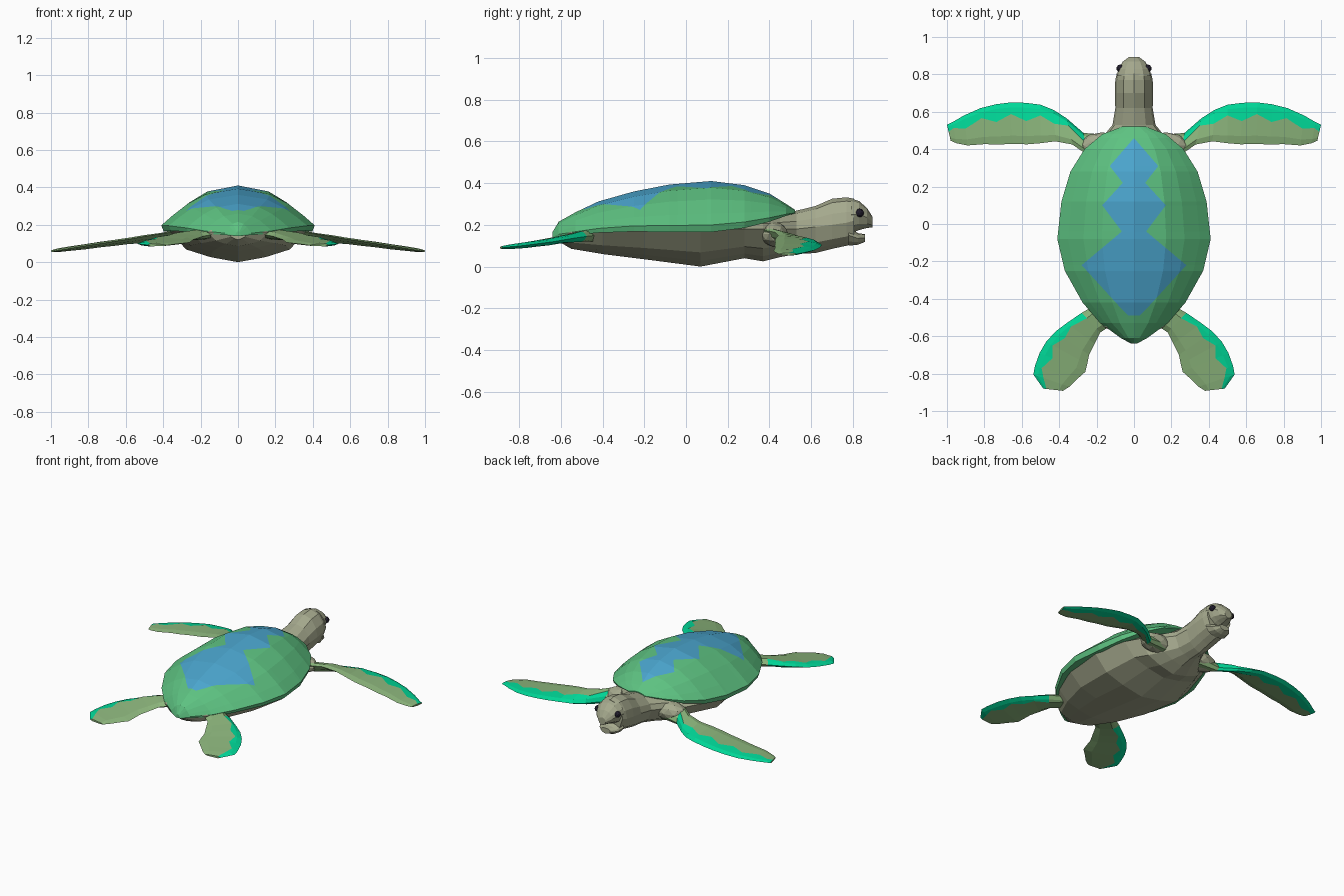
import bpy, bmesh
from mathutils import Vector

if "Cube" in bpy.data.objects:
    bpy.data.objects.remove(bpy.data.objects["Cube"])


def material(name, rgb):
    m = bpy.data.materials.new(name)
    m.use_nodes = True
    m.diffuse_color = (*rgb, 1)
    m.node_tree.nodes["Principled BSDF"].inputs["Base Color"].default_value = (*rgb, 1)
    return m


GREEN = material("shell green", (0.11, 0.54, 0.22))
BLUE = material("shell blue", (0.07, 0.38, 0.62))
TEAL = material("flipper teal", (0.0, 0.68, 0.31))
OLIVE = material("flipper olive", (0.26, 0.46, 0.20))
TAN = material("skin tan", (0.38, 0.40, 0.27))
BLACK = material("eye black", (0.015, 0.012, 0.025))


def loft(rings):
    """Skin closed rings; strip number is kept in material_index until coloured."""
    bm = bmesh.new()
    loops = [[bm.verts.new(p) for p in ring] for ring in rings]
    n = len(loops[0])
    for a, b in zip(loops, loops[1:]):
        for i in range(n):
            j = (i + 1) % n
            bm.faces.new((a[i], a[j], b[j], b[i])).material_index = i
    bm.faces.new(loops[0])
    bm.faces.new(loops[-1])
    return bm


def finish(bm, name, mats):
    bmesh.ops.recalc_face_normals(bm, faces=bm.faces)
    mesh = bpy.data.meshes.new(name)
    bm.to_mesh(mesh)
    bm.free()
    for m in mats:
        mesh.materials.append(m)
    obj = bpy.data.objects.new(name, mesh)
    bpy.context.collection.objects.link(obj)
    return obj


def mirrored(half):
    """Complete a half profile that starts and ends on the centre line."""
    return half + [(-x, z) for x, z in half[-2:0:-1]]


# Body, neck, snout and jaw: sections of y, half width, top, middle, bottom
SKIN = mirrored([(0, 1), (.55, .85), (.9, .42), (1, 0), (.75, -.6), (.4, -.84), (0, -1)])


def skin_part(name, sections):
    rings = []
    for y, w, top, mid, bot in sections:
        rings.append([(x * w, y, mid + z * (top - mid if z > 0 else mid - bot))
                      for x, z in SKIN])
    bm = loft(rings)
    for f in bm.faces:
        f.material_index = 0
    finish(bm, name, [TAN])


skin_part("body_and_neck", [
    (-.61, .05, .18, .16, .12), (-.55, .16, .19, .16, .085), (-.4, .26, .2, .165, .06),
    (-.2, .34, .2, .17, .035), (.07, .37, .2, .17, 0), (.28, .31, .22, .18, .04),
    (.37, .26, .24, .18, .025), (.45, .18, .255, .18, .045), (.53, .115, .268, .18, .06),
    (.62, .1, .29, .19, .065), (.7, .102, .325, .2, .085), (.77, .1, .332, .21, .1),
    (.805, .092, .325, .22, .11)])
skin_part("snout", [
    (.79, .093, .326, .25, .16), (.83, .083, .314, .25, .175),
    (.868, .06, .28, .235, .185), (.893, .027, .24, .215, .188)])
skin_part("lower_jaw", [
    (.78, .085, .19, .15, .1), (.825, .066, .16, .135, .105), (.857, .036, .155, .138, .118)])

# Shell: sections of y, half width, rim height, top height
DOME = mirrored([(0, 1), (.42, .87), (.66, .64), (.86, .36), (1, .14), (.97, 0), (0, 0)])
SHELL = [(-.64, .015, .14, .165), (-.61, .07, .145, .215), (-.53, .18, .152, .26),
         (-.42, .275, .162, .312), (-.25, .37, .168, .36), (-.08, .41, .165, .393),
         (.12, .388, .165, .41), (.28, .34, .185, .39), (.4, .265, .215, .35),
         (.48, .17, .243, .3), (.522, .06, .255, .272)]
shell = loft([[(x * w, y, rim + z * (top - rim)) for x, z in DOME]
              for y, w, rim, top in SHELL])
bmesh.ops.recalc_face_normals(shell, faces=shell.faces)

# Blue zigzag on the shell, cut into the dome: (y, half width)
ZIGZAG = [(-.49, .03), (-.45, .07), (-.22, .28), (-.04, .065), (.1, .17),
          (.22, .06), (.31, .13), (.46, 0)]


def cut(faces, point, normal):
    geom = set(faces)
    for f in faces:
        geom.update(f.edges)
        geom.update(f.verts)
    if geom:
        bmesh.ops.bisect_plane(shell, geom=list(geom), plane_co=point, plane_no=normal)


def upper_faces():
    return [f for f in shell.faces if f.normal.z > .05]


for y, w in ZIGZAG:
    cut(upper_faces(), Vector((0, y, 0)), Vector((0, 1, 0)))
cut(upper_faces(), Vector((0, 0, 0)), Vector((1, 0, 0)))
for (y0, w0), (y1, w1) in zip(ZIGZAG, ZIGZAG[1:]):
    for s in (1, -1):
        band = [f for f in upper_faces()
                if y0 < f.calc_center_median().y < y1 and s * f.calc_center_median().x > 0]
        cut(band, Vector((s * w0, y0, 0)), Vector((y1 - y0, -s * (w1 - w0), 0)).normalized())


def is_blue(face):
    c = face.calc_center_median()
    for (y0, w0), (y1, w1) in zip(ZIGZAG, ZIGZAG[1:]):
        if y0 < c.y < y1:
            return abs(c.x) < w0 + (w1 - w0) * (c.y - y0) / (y1 - y0)
    return False


top_set = set(upper_faces())
for f in shell.faces:
    f.material_index = int(f in top_set and is_blue(f))
finish(shell, "shell", [GREEN, BLUE])


# Flippers: stations of leading point, trailing point, thickness;
# the colour border zigzags along the chord from station to station
def flipper(name, stations, side, border, first_teal):
    rings = []
    for k, (lead, trail, thick) in enumerate(stations):
        a, b = Vector(lead), Vector(trail)
        a.x *= side
        b.x *= side
        edge = border[k % 2]
        profile = [(0, 0), (.12, .7), (edge, 1), (.8, .65), (1, 0),
                   (.8, -.65), (edge, -1), (.12, -.7)]
        rings.append([a.lerp(b, t) + Vector((0, 0, h * thick / 2)) for t, h in profile])
    bm = loft(rings)
    start = abs(stations[first_teal][0][0])
    for f in bm.faces:
        strip = f.material_index
        outer = max(abs(v.co.x) for v in f.verts) > start + .005
        f.material_index = int(len(f.verts) == 4 and strip in (0, 1, 6, 7) and outer)
    finish(bm, name, [OLIVE, TEAL])


FRONT = [((.12, .475, .14), (.14, .34, .17), .1), ((.27, .487, .12), (.25, .37, .175), .065),
         ((.36, .565, .112), (.33, .425, .165), .05), ((.43, .61, .11), (.42, .442, .15), .04),
         ((.5, .638, .113), (.5, .432, .138), .036), ((.58, .648, .107), (.57, .426, .125), .034),
         ((.66, .65, .1), (.65, .428, .113), .032), ((.74, .64, .09), (.73, .425, .1), .03),
         ((.82, .62, .08), (.8, .427, .09), .028), ((.91, .58, .07), (.89, .42, .075), .024),
         ((.97, .545, .063), (.95, .432, .065), .02), ((1, .53, .06), (.98, .445, .06), .012)]
HIND = [((.2, -.43, .15), (.12, -.54, .15), .06), ((.28, -.475, .145), (.18, -.58, .14), .05),
        ((.36, -.53, .137), (.21, -.64, .13), .04), ((.42, -.575, .13), (.24, -.7, .12), .035),
        ((.47, -.63, .12), (.25, -.75, .112), .032), ((.505, -.69, .112), (.26, -.79, .105), .03),
        ((.53, -.76, .103), (.305, -.83, .1), .028), ((.538, -.805, .098), (.345, -.87, .095), .024),
        ((.485, -.88, .092), (.38, -.892, .09), .014)]

for side, label in ((1, "left"), (-1, "right")):
    flipper("front_flipper_" + label, FRONT, side, (.28, .44), 1)
    flipper("hind_flipper_" + label, HIND, side, (.16, .28), 1)

    # Shoulder blending neck into flipper
    bm = bmesh.new()
    bmesh.ops.create_icosphere(bm, subdivisions=2, radius=1)
    for v in bm.verts:
        v.co = Vector((v.co.x * .12 + side * .17, v.co.y * .07 + .42, v.co.z * .06 + .155))
    finish(bm, "shoulder_" + label, [TAN])

    # Eye
    bm = bmesh.new()
    bmesh.ops.create_icosphere(bm, subdivisions=2, radius=.021)
    bmesh.ops.translate(bm, verts=bm.verts, vec=(side * .073, .832, .257))
    finish(bm, "eye_" + label, [BLACK])
